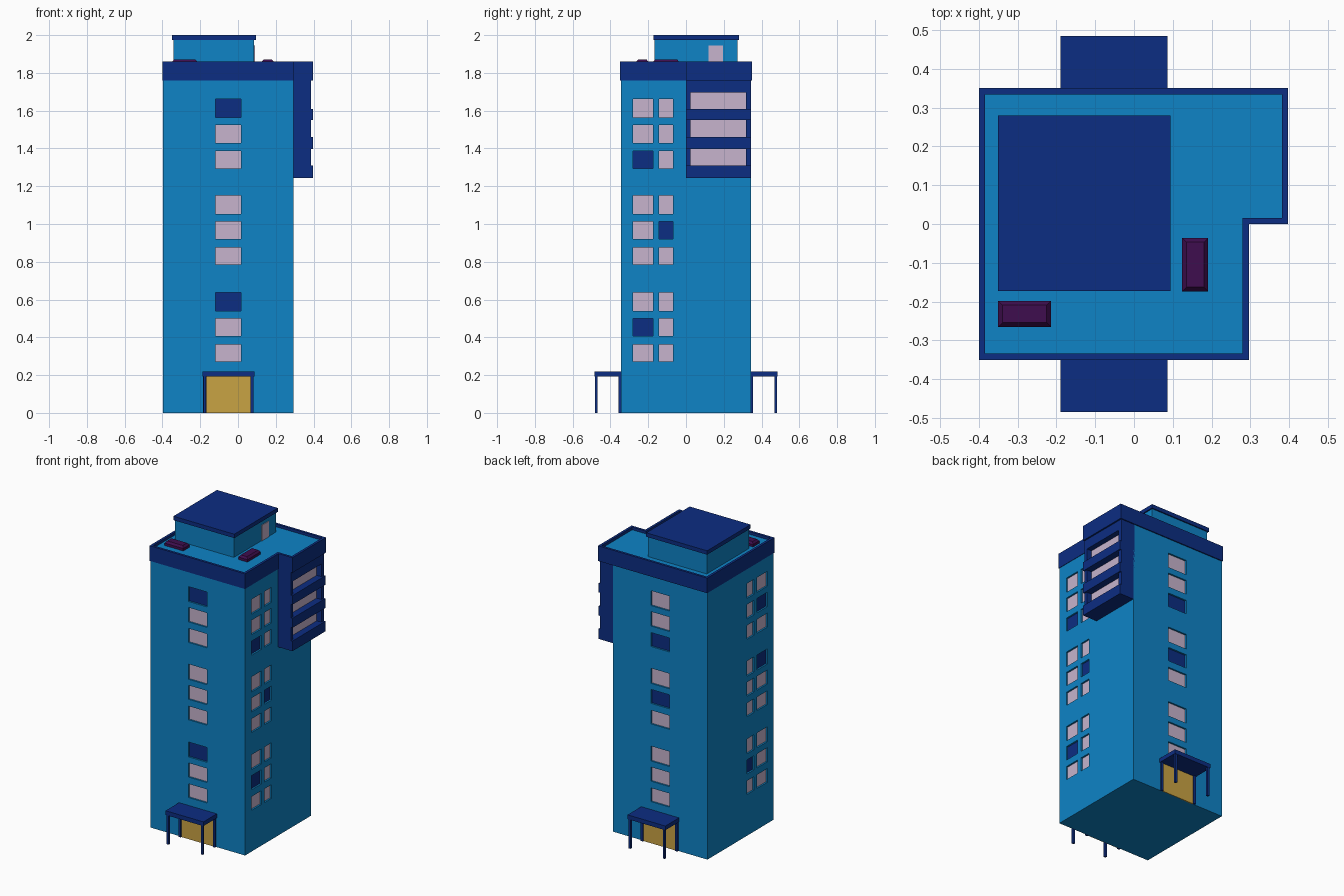
import bpy, bmesh

if "Cube" in bpy.data.objects:
    bpy.data.objects.remove(bpy.data.objects["Cube"])

def material(name, r, g, b):
    lin = lambda c: ((c / 255 + 0.055) / 1.055) ** 2.4 if c > 10 else c / 255 / 12.92
    m = bpy.data.materials.new(name)
    m.diffuse_color = (lin(r), lin(g), lin(b), 1)
    m.use_nodes = True
    m.node_tree.nodes["Principled BSDF"].inputs["Base Color"].default_value = m.diffuse_color
    return m

BLUE = material("wall blue", 14, 131, 198)
NAVY = material("trim navy", 12, 45, 130)
PINK = material("window pink", 199, 180, 205)
GOLD = material("door gold", 201, 163, 68)
PLUM = material("vent plum", 62, 13, 78)

def finish(name, bm, *mats):
    bmesh.ops.recalc_face_normals(bm, faces=bm.faces)
    me = bpy.data.meshes.new(name)
    bm.to_mesh(me)
    bm.free()
    for m in mats:
        me.materials.append(m)
    ob = bpy.data.objects.new(name, me)
    bpy.context.collection.objects.link(ob)
    return ob

def add_box(bm, x0, x1, y0, y1, z0, z1, taper=0.0):
    t = taper
    lo = [bm.verts.new(p) for p in ((x0, y0, z0), (x1, y0, z0), (x1, y1, z0), (x0, y1, z0))]
    hi = [bm.verts.new(p) for p in ((x0 + t, y0 + t, z1), (x1 - t, y0 + t, z1),
                                    (x1 - t, y1 - t, z1), (x0 + t, y1 - t, z1))]
    bm.faces.new(lo[::-1])
    bm.faces.new(hi)
    for i in range(4):
        j = (i + 1) % 4
        bm.faces.new((lo[i], lo[j], hi[j], hi[i]))

def boxes(name, mat, *items):
    bm = bmesh.new()
    for it in items:
        add_box(bm, *it)
    return finish(name, bm, mat)

def cut(target, cutter):
    mod = target.modifiers.new("cut", 'BOOLEAN')
    mod.operation, mod.solver, mod.object = 'DIFFERENCE', 'EXACT', cutter
    bpy.context.view_layer.objects.active = target
    bpy.ops.object.modifier_apply(modifier=mod.name)
    bpy.data.objects.remove(cutter)

X0, X1, Y0, Y1 = -0.397, 0.293, -0.345, 0.343   # body footprint
D, P = 0.014, 0.003                             # window recess, pane thickness
ROWS = [(1.565, 1.663), (1.43, 1.525), (1.295, 1.387),
        (1.052, 1.152), (0.92, 1.012), (0.785, 0.875),
        (0.54, 0.638), (0.407, 0.5), (0.272, 0.362)]
MID, WIDE, SLIM = (-0.12, 0.017), (-0.28, -0.175), (-0.143, -0.07)

# main tower with recessed windows; numbers list the dark windows in each column
tower = boxes("tower_body", BLUE, (X0, X1, Y0, Y1, 0, 1.765))
columns = [("front", MID, (0, 6)), ("back", MID, (2, 4)),
           ("right", WIDE, (2, 7)), ("right", SLIM, (4,)),
           ("left", WIDE, (1, 3)), ("left", SLIM, (7,))]

def on_wall(side, span, a, b, z0, z1):
    """Box on one wall, from depth a to depth b inside it."""
    u0, u1 = span
    return {"front": (u0, u1, Y0 + a, Y0 + b, z0, z1),
            "back": (u0, u1, Y1 - b, Y1 - a, z0, z1),
            "left": (X0 + a, X0 + b, u0, u1, z0, z1),
            "right": (X1 - b, X1 - a, u0, u1, z0, z1)}[side]

holes, light, dark = [], [], []
for side, span, darks in columns:
    for i, (z0, z1) in enumerate(ROWS):
        holes.append(on_wall(side, span, -0.05, D, z0, z1))
        (dark if i in darks else light).append(on_wall(side, span, D - P, D + P, z0, z1))
cut(tower, boxes("window_cutter", BLUE, *holes))
boxes("light_window_panes", PINK, *light)
boxes("dark_window_panes", NAVY, *dark)

# overhanging balcony block with three deep slots and projecting railings
block = boxes("balcony_block", NAVY, (X1 - 0.01, 0.387, 0, Y1, 1.243, 1.765))
SLOTS = [(1.31, 1.397), (1.46, 1.55), (1.61, 1.695)]
cut(block, boxes("slot_cutter", NAVY, *[(0.348, 0.45, 0.023, 0.318, a, b) for a, b in SLOTS]))
boxes("balcony_windows", PINK, *[(0.346, 0.351, 0.023, 0.318, a, b) for a, b in SLOTS])
boxes("balcony_railings", NAVY, *[(0.38, 0.397, 0, Y1, a, b)
                                  for a, b in ((1.243, 1.31), (1.397, 1.46), (1.55, 1.61))])

# L-shaped parapet with sunken roof floor
def ell(bm, t, z):
    pts = [(-0.4 + t, -0.35 + t), (0.296 - t, -0.35 + t), (0.296 - t, t),
           (0.397 - t, t), (0.397 - t, 0.35 - t), (-0.4 + t, 0.35 - t)]
    return [bm.verts.new((x, y, z)) for x, y in pts]

bm = bmesh.new()
rings = [ell(bm, 0, 1.76), ell(bm, 0, 1.86), ell(bm, 0.016, 1.86), ell(bm, 0.016, 1.842)]
bm.faces.new(rings[0][::-1])
for a, b in zip(rings, rings[1:]):
    for i in range(6):
        j = (i + 1) % 6
        bm.faces.new((a[i], a[j], b[j], b[i]))
bm.faces.new(rings[-1]).material_index = 1
finish("roof_parapet", bm, NAVY, BLUE)

# rooftop penthouse, its door and two vents
boxes("penthouse_walls", BLUE, (-0.342, 0.086, -0.166, 0.272, 1.835, 1.978))
boxes("penthouse_roof", NAVY, (-0.35, 0.094, -0.173, 0.28, 1.974, 2.0))
boxes("penthouse_door", PINK, (0.084, 0.09, 0.12, 0.195, 1.84, 1.945))
boxes("roof_vents", PLUM,
      (-0.35, -0.214, -0.265, -0.198, 1.84, 1.858), (-0.35, -0.214, -0.265, -0.198, 1.858, 1.871, 0.011),
      (0.124, 0.191, -0.174, -0.036, 1.84, 1.858), (0.124, 0.191, -0.174, -0.036, 1.858, 1.871, 0.011))

# entrances front and back: canopy, posts, frame and door
for name, s, wall in (("front", -1, Y0), ("back", 1, Y1)):
    def out(x0, x1, a, b, z0, z1):
        return (x0, x1, *sorted((a, b)), z0, z1)
    boxes(name + "_canopy", NAVY, out(-0.189, 0.087, wall - s * 0.005, s * 0.485, 0.192, 0.22))
    boxes(name + "_canopy_posts", NAVY, *[out(x, x + 0.014, s * 0.469, s * 0.483, 0, 0.195)
                                          for x in (-0.183, 0.067)])
    boxes(name + "_door_frame", NAVY, *[out(x, x + 0.016, wall - s * 0.005, wall + s * 0.012, 0, 0.195)
                                        for x in (-0.184, 0.066)])
    boxes(name + "_door", GOLD, out(-0.169, 0.067, wall - s * 0.004, wall + s * 0.004, 0, 0.194))
